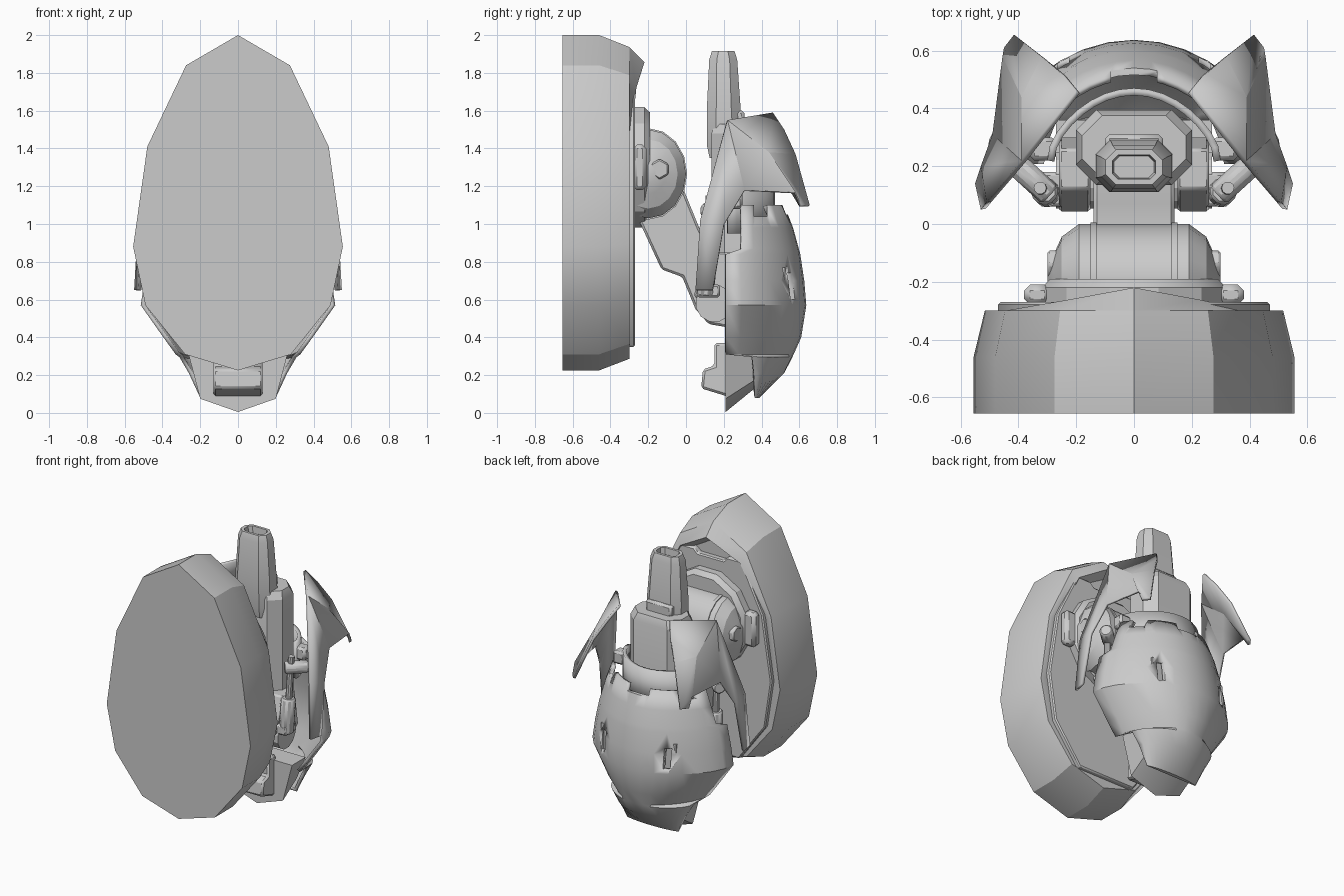
import bpy, bmesh, math
from mathutils import Vector

if "Cube" in bpy.data.objects:
    bpy.data.objects.remove(bpy.data.objects["Cube"])

grey = bpy.data.materials.new("plain_grey")
grey.use_nodes = True
COLOR = (0.6, 0.6, 0.6, 1)
grey.diffuse_color = COLOR
grey.node_tree.nodes["Principled BSDF"].inputs["Base Color"].default_value = COLOR


def build(name, verts, faces, mirror=False, thick=0, bevel=0, cutters=(), smooth=28):
    """Make an object, tidy its normals and add modifiers."""
    me = bpy.data.meshes.new(name)
    me.from_pydata(verts, [], faces)
    bm = bmesh.new()
    bm.from_mesh(me)
    bmesh.ops.remove_doubles(bm, verts=bm.verts, dist=1e-4)
    bmesh.ops.recalc_face_normals(bm, faces=bm.faces)
    bm.to_mesh(me)
    bm.free()
    ob = bpy.data.objects.new(name, me)
    bpy.context.collection.objects.link(ob)
    me.materials.append(grey)
    if thick:
        m = ob.modifiers.new("thickness", 'SOLIDIFY')
        m.thickness, m.offset = thick, -1
    for c in cutters:
        m = ob.modifiers.new("cut", 'BOOLEAN')
        m.operation, m.object, m.solver = 'DIFFERENCE', c, 'EXACT'
    if bevel:
        m = ob.modifiers.new("bevel", 'BEVEL')
        m.width, m.segments = bevel, 1
    if mirror:
        ob.modifiers.new("mirror", 'MIRROR')
    bpy.ops.object.select_all(action='DESELECT')
    bpy.context.view_layer.objects.active = ob
    ob.select_set(True)
    bpy.ops.object.shade_smooth_by_angle(angle=math.radians(smooth))
    return ob


def loft(name, rings, closed=True, caps=(True, True), **kw):
    """Skin a row of equal point rings."""
    n = len(rings[0])
    verts = [tuple(p) for r in rings for p in r]
    faces = [(i * n + j, i * n + (j + 1) % n, (i + 1) * n + (j + 1) % n, (i + 1) * n + j)
             for i in range(len(rings) - 1) for j in range(n if closed else n - 1)]
    if caps[0]:
        faces.append(tuple(range(n)))
    if caps[1]:
        faces.append(tuple(range(len(verts) - n, len(verts))))
    return build(name, verts, faces, **kw)


def slab_x(name, yz, x0, x1, **kw):
    return loft(name, [[(x, y, z) for y, z in yz] for x in (x0, x1)], **kw)


def slab_y(name, xz, y0, y1, **kw):
    return loft(name, [[(x, y, z) for x, z in xz] for y in (y0, y1)], **kw)


def box(name, x, y, z, **kw):
    return slab_x(name, [(y[0], z[0]), (y[1], z[0]), (y[1], z[1]), (y[0], z[1])], *x, **kw)


def rod(name, a, b, r, n=10, **kw):
    a, b = Vector(a), Vector(b)
    q = (b - a).to_track_quat('Z', 'Y')
    circle = [q @ Vector((r * math.cos(t), r * math.sin(t), 0))
              for t in [math.tau * (k + .5) / n for k in range(n)]]
    return loft(name, [[p + c for c in circle] for p in (a, b)], **kw)


def both(half):
    """Close a half outline, running top to bottom, across x = 0."""
    return half + [(-x, z) for x, z in reversed(half) if x > 0]


def oct_ring(y, hx, hy, z, c):
    half = [(hx, hy - c), (hx - c, hy)]
    quad = half + [(-a, b) for a, b in reversed(half)]
    return [(a, y + b, z) for a, b in quad + [(-a, -b) for a, b in quad]]


# Egg-shaped sole with a chamfered rim
egg = both([(0, 2), (.275, 1.84), (.48, 1.41), (.555, .88), (.49, .57), (.28, .31), (0, .225)])


def egg_ring(y, s, lip=0):
    return [(x * s, y + lip * max(0, (z - 1.7) / .3), 1.1 + (z - 1.1) * s) for x, z in egg]


loft("sole", [egg_ring(-.655, 1), egg_ring(-.46, 1), egg_ring(-.3, .93),
              egg_ring(-.3, .84, .08), egg_ring(-.31, .79)])

# Mounting plate on the back of the sole
slab_y("mounting_plate", both([(.1, 1.7), (.13, 1.73), (.24, 1.73), (.4, 1.4), (.47, .95),
                               (.42, .62), (.22, .35)]), -.32, -.27, bevel=.008)

# Ankle socket, barrel joint and side caps
loft("socket_ring", [[(r * math.cos(t), y, 1.3 + r * math.sin(t))
                      for t in [math.tau * (k + .5) / 12 for k in range(12)]]
                     for y, r in ((-.29, .33), (-.22, .33), (-.19, .3))])


def barrel_ring(x, s):
    return [(x, -.2 + .2 * s * math.cos(t), 1.265 + .235 * s * math.sin(t))
            for t in [math.tau * k / 16 for k in range(16)]]


loft("ankle_barrel", [barrel_ring(x, s) for x, s in (
    (-.3, .2), (-.28, .45), (-.25, .78), (-.19, 1), (.19, 1), (.25, .78), (.28, .45), (.3, .2))])
loft("barrel_band", [barrel_ring(x, 1.03) for x in (.13, .15)], mirror=True)
rod("barrel_cap", (.22, -.14, 1.29), (.3, -.14, 1.29), .055, n=6, mirror=True, bevel=.008)
box("socket_lug", (.29, .38), (-.28, -.21), (1.18, 1.42), mirror=True, bevel=.02)

# Slanted strut and lower hinge
strut = [(-.25, 1.02), (-.12, 1.3), (-.02, 1.2), (.07, .98), (.15, .82), (.21, .82), (.24, .45),
         (.12, .47), (.05, .55), (-.02, .72), (-.13, .76)]
slab_x("strut", strut, -.14, .14, bevel=.012)
rod("lower_hinge", (-.27, .15, .58), (.27, .15, .58), .1, n=12)
slab_x("hinge_cheek", [(.04, .62), (.2, .5), (.3, .6), (.26, .85), (.12, .85)], .15, .26,
       mirror=True, bevel=.01)

# Cutters for the heel shell slots and rim notches
cutters = [box(f"slot_cutter_{s}", sorted((s * .225, s * .265)), (.5, .66), (.6, .74)) for s in (-1, 1)]
cutters += [box("rim_cutter_0", (-.08, .08), (.4, .7), (1.05, 1.2)),
            box("rim_cutter_1", (-.5, -.24), (.36, .43), (1.04, 1.2)),
            box("rim_cutter_2", (.24, .5), (.36, .43), (1.04, 1.2))]
for c in cutters:
    c.hide_render = True
    c.hide_viewport = True


def arc(z, w, back, front, trim=0, n=16):
    """Half-oval cross-section, flared towards its front ends."""
    ts = [trim + (math.pi - 2 * trim) * k / n for k in range(n + 1)]
    return [(w * math.cos(t) * (.88 + .12 * math.cos(t) ** 4),
             front + (back - front) * math.sin(t), z) for t in ts]


# Heel shell, spur and toe
loft("heel_shell", [arc(1.1, .38, .52, .21, .28), arc(.98, .425, .567, .21, .25),
                    arc(.87, .455, .597, .21, .22), arc(.84, .465, .605, .21),
                    arc(.7, .495, .626, .21), arc(.57, .515, .637, .21),
                    arc(.4, .395, .61, .21), arc(.31, .33, .57, .21), arc(.295, .31, .563, .35),
                    arc(.21, .26, .52, .36), arc(.08, .2, .39, .365)],
     closed=False, caps=(False, True), thick=.022, cutters=cutters)
box("slot_backing", (.2, .29), (.49, .525), (.57, .77), mirror=True)
loft("heel_spur", [[(x, y, z + lift * (.34 - z) / .33) for x, z in
                    both([(.27, .34), (.2, .075), (0, .005)])]
                   for y, lift in ((.21, 0), (.36, .12))])
slab_x("toe_block", [(.15, .37), (.24, .37), (.24, .09), (.21, .09), (.08, .13), (.09, .23), (.15, .25)],
       -.13, .13, bevel=.012)

# Collar cup, column and tapered peg
loft("collar_cup", [arc(z, .3, .47, .22) for z in (.95, 1.2)],
     closed=False, caps=(False, False), thick=.025)
loft("column", [oct_ring(.265, .2, .13, z, .07) for z in (.8, 1.48)]
     + [oct_ring(.265, .18, .11, 1.53, .07)])
loft("peg", [oct_ring(.205, .12, .08, 1.35, .04), oct_ring(.205, .135, .095, 1.42, .05),
             oct_ring(.2, .132, .09, 1.6, .05), oct_ring(.197, .113, .074, 1.87, .04),
             oct_ring(.197, .098, .06, 1.915, .035), oct_ring(.197, .075, .042, 1.915, .02),
             oct_ring(.197, .07, .038, 1.87, .02)])
box("peg_step", (-.1, .1), (.25, .31), (1.5, 1.6), bevel=.015)

# Side pistons and their brackets
rod("piston_rod", (.305, .11, .7), (.325, .125, 1.15), .022, mirror=True)
rod("piston_sleeve", (.3, .105, .62), (.31, .115, .86), .05, n=8, mirror=True, bevel=.01)
rod("piston_bracket", (.29, .1, 1.07), (.4, .2, 1.07), .045, n=8, mirror=True, bevel=.01)
box("flap_arm", (.27, .36), (.22, .3), (1.08, 1.17), mirror=True, bevel=.015)
box("piston_foot", (.2, .33), (.06, .18), (.61, .68), mirror=True, bevel=.012)

# Faceted side flaps
flap = [(.2, .46, 1.59), (.25, .52, 1.5), (.32, .58, 1.37), (.415, .655, 1.1), (.45, .61, 1.1),
        (.455, .58, 1.17), (.49, .31, 1.18), (.53, .2, 1), (.55, .14, .65), (.53, .05, .65),
        (.51, .075, 1.02), (.39, .22, 1.55), (.39, .44, 1.38)]
build("side_flap", flap, [(0, 1, 12), (1, 2, 12), (2, 3, 4, 5, 12), (5, 6, 12), (12, 6, 11),
                          (12, 11, 0), (11, 6, 7, 10), (10, 7, 8, 9)], mirror=True, thick=.018, smooth=8)
